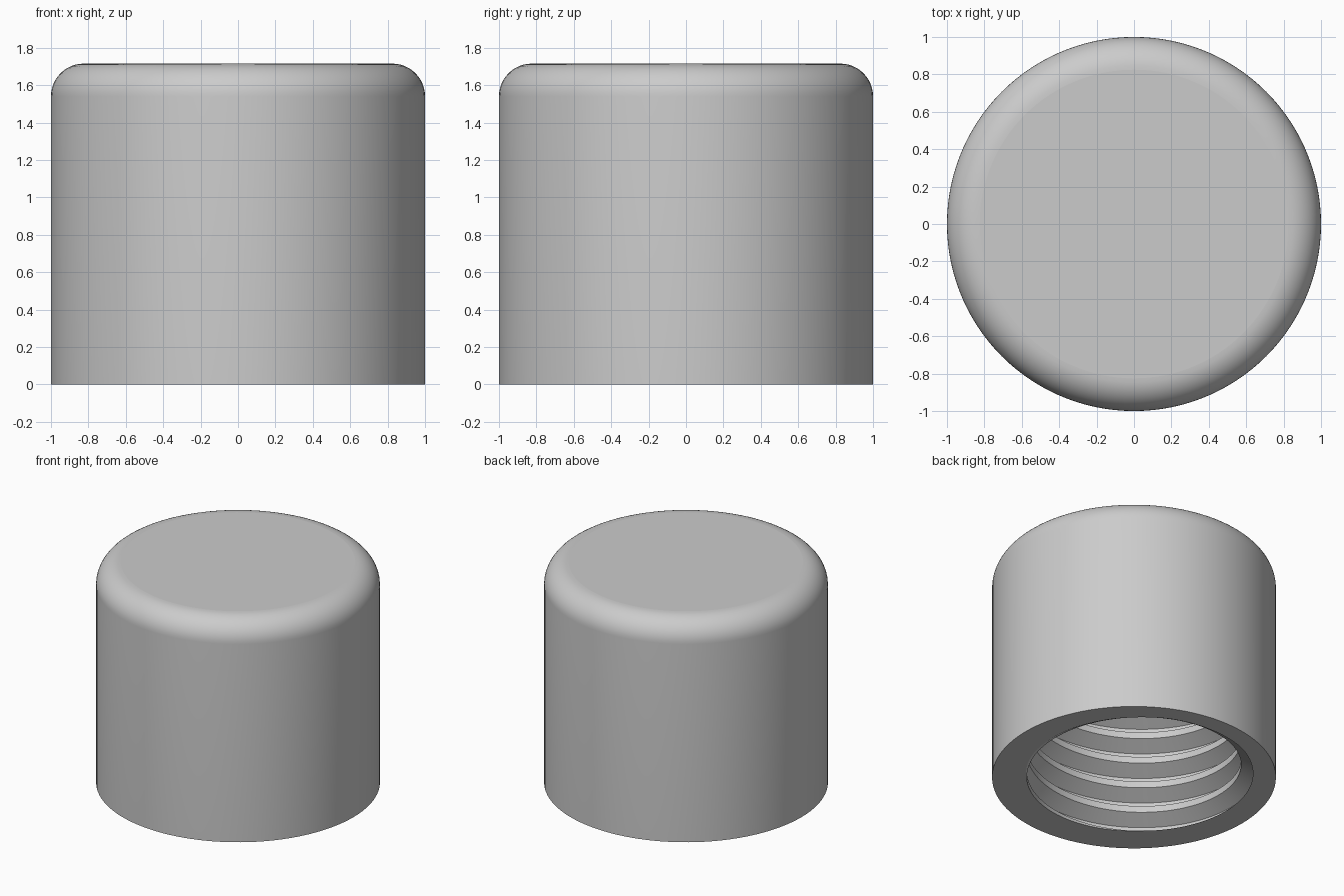
import bpy, bmesh, math

if "Cube" in bpy.data.objects:
    bpy.data.objects.remove(bpy.data.objects["Cube"], do_unlink=True)

HEIGHT, RADIUS, FILLET = 1.715, 1.0, 0.175
BORE_DEPTH, MINOR, PITCH = 1.47, 0.755, 0.2
THREAD_DEPTH = 0.541 * PITCH
SEGMENTS = 120
START = math.radians(-135)     # direction where the lowest crest leaves the mouth
CREST_Z = -0.05                # lower edge of that crest

# One turn of thread: (fraction of pitch, fraction of depth cut outwards)
THREAD = [(0, 0), (0.25, 0), (0.5625, 1), (0.6875, 1), (1, 0)]


def thread_radius(phase):
    for (a, ra), (b, rb) in zip(THREAD, THREAD[1:]):
        if phase <= b:
            return MINOR + THREAD_DEPTH * (ra + (rb - ra) * (phase - a) / (b - a))


def section(turn):
    """Half cross-section of the cap, from the top centre round to the bore ceiling."""
    pts = [(0, HEIGHT)]
    # rounded top edge
    for k in range(13):
        a = math.pi / 2 * (1 - k / 12)
        pts.append((RADIUS - FILLET + FILLET * math.cos(a),
                    HEIGHT - FILLET + FILLET * math.sin(a)))
    # outer wall down to the rim
    pts.append((RADIUS, 0))
    # helical thread, cut flush at the rim and the ceiling
    for n in range(-1, math.ceil(BORE_DEPTH / PITCH) + 1):
        for phase, _ in THREAD[:-1]:
            z = CREST_Z + PITCH * (n + turn + phase)
            z = min(max(z, 0), BORE_DEPTH)
            pts.append((thread_radius(((z - CREST_Z) / PITCH - turn) % 1), z))
    pts.append((0, BORE_DEPTH))
    return pts


# Sweep the section around the axis
bm = bmesh.new()
columns = []
for i in range(SEGMENTS + 1):
    t = i / SEGMENTS
    a = START + 2 * math.pi * t
    columns.append([bm.verts.new((r * math.cos(a), r * math.sin(a), z))
                    for r, z in section(t)])
for c0, c1 in zip(columns, columns[1:]):
    for j in range(len(c0) - 1):
        bm.faces.new((c0[j], c0[j + 1], c1[j + 1], c1[j]))
bmesh.ops.remove_doubles(bm, verts=bm.verts, dist=1e-5)
bmesh.ops.recalc_face_normals(bm, faces=bm.faces)

mesh = bpy.data.meshes.new("threaded_cap")
bm.to_mesh(mesh)
bm.free()
cap = bpy.data.objects.new("threaded_cap", mesh)
bpy.context.collection.objects.link(cap)

# Plain grey material
grey = bpy.data.materials.new("light_grey")
grey.use_nodes = True
colour = (0.6, 0.6, 0.6, 1)
grey.diffuse_color = colour
grey.node_tree.nodes["Principled BSDF"].inputs["Base Color"].default_value = colour
mesh.materials.append(grey)

# Smooth walls, sharp thread edges, flat top
bpy.ops.object.select_all(action="DESELECT")
cap.select_set(True)
bpy.context.view_layer.objects.active = cap
bpy.ops.object.shade_smooth_by_angle(angle=math.radians(30))
for face in mesh.polygons:
    if face.center.z > HEIGHT - 0.0001:
        face.use_smooth = False
